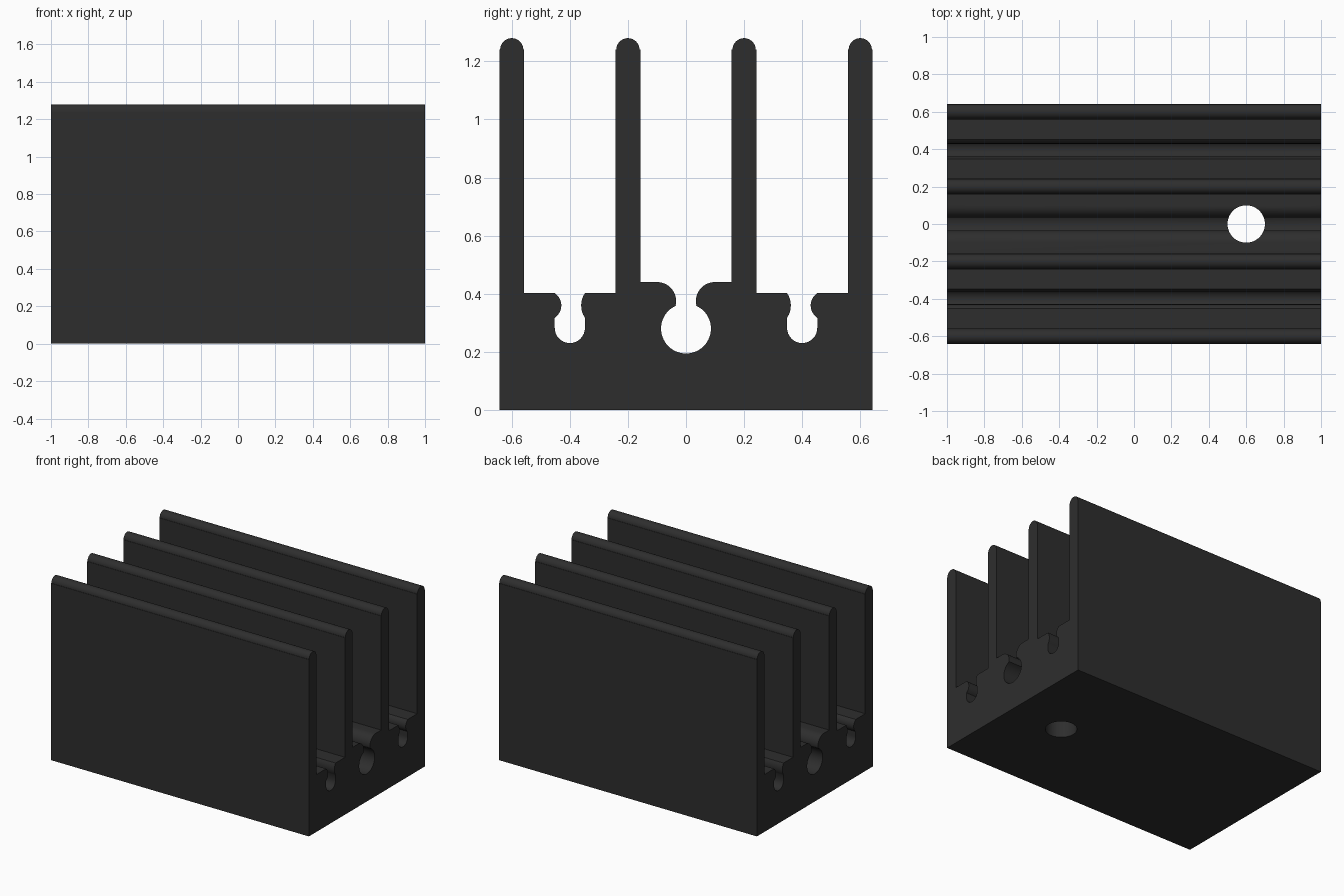
import bpy, bmesh, math

if "Cube" in bpy.data.objects:
    bpy.data.objects.remove(bpy.data.objects["Cube"])

FIN_HALF, FIN_TOP, TIP_R = 0.0425, 1.24, 0.04


def arc(cy, cz, r, a0, a1, n):
    """Points on a circle from angle a0 to a1 in degrees."""
    step = math.radians(a1 - a0) / n
    return [(cy + r * math.cos(math.radians(a0) + i * step),
             cz + r * math.sin(math.radians(a0) + i * step)) for i in range(n + 1)]


def fin(cy, left, right):
    """Round-tipped fin traced from its left foot to its right foot."""
    return ([(cy - FIN_HALF, left), (cy - FIN_HALF, FIN_TOP)]
            + arc(cy, FIN_TOP, TIP_R, 180, 0, 16)
            + [(cy + FIN_HALF, FIN_TOP), (cy + FIN_HALF, right)])


def lip(edge, nose, z0, z1, n=8):
    """Bulging lip between two heights, starting and ending at the same y."""
    half, sag = abs(z1 - z0) / 2, abs(nose - edge)
    r = (half * half + sag * sag) / (2 * sag)
    a = math.degrees(math.asin(half / r))
    zc = (z0 + z1) / 2
    if nose > edge:
        return arc(nose - r, zc, r, a, -a, n)
    return arc(nose + r, zc, r, 180 + a, 180 - a, n)


# Left half of the cross-section, traced over the top from the outside inward
half = [(-0.6425, 0)] + fin(-0.6, 0, 0.402)[:]
half.pop(1)
half += lip(-0.452, -0.429, 0.402, 0.317)             # outer slot lip
half += arc(-0.4, 0.282, 0.052, 180, 360, 16)         # slot floor
half += lip(-0.348, -0.361, 0.317, 0.402)             # inner slot lip
half += fin(-0.2, 0.402, 0.44)
half += arc(-0.099, 0.375, 0.065, 90, -13, 12)        # rounded shoulder
half += arc(0, 0.28, 0.086, 113, 270, 20)             # central screw channel

profile = half + [(-y, z) for y, z in reversed(half[:-1])]

# Extruded body
bm = bmesh.new()
face = bm.faces.new([bm.verts.new((-1, y, z)) for y, z in profile])
ext = bmesh.ops.extrude_face_region(bm, geom=[face])
for v in ext["geom"]:
    if isinstance(v, bmesh.types.BMVert):
        v.co.x = 1
bmesh.ops.recalc_face_normals(bm, faces=bm.faces)
mesh = bpy.data.meshes.new("heat_sink_body")
bm.to_mesh(mesh)
bm.free()
body = bpy.data.objects.new("heat_sink_body", mesh)
bpy.context.collection.objects.link(body)

mat = bpy.data.materials.new("black anodised metal")
mat.diffuse_color = (0.027, 0.027, 0.027, 1)
mat.use_nodes = True
mat.node_tree.nodes["Principled BSDF"].inputs["Base Color"].default_value = mat.diffuse_color
mesh.materials.append(mat)

# Vertical mounting hole
bpy.ops.mesh.primitive_cylinder_add(vertices=48, radius=0.1, depth=1, location=(0.6, 0, 0.3))
cutter = bpy.context.object
cutter.name = "mounting_hole_cutter"
cutter.data.materials.append(mat)
cutter.hide_render = True
cutter.display_type = 'WIRE'
cut = body.modifiers.new("mounting_hole", 'BOOLEAN')
cut.operation = 'DIFFERENCE'
cut.solver = 'EXACT'
cut.object = cutter

# Apply the cut, drop the helper and smooth the rounded surfaces
bpy.ops.object.select_all(action='DESELECT')
body.select_set(True)
bpy.context.view_layer.objects.active = body
bpy.ops.object.modifier_apply(modifier=cut.name)
bpy.data.objects.remove(cutter)
bpy.ops.object.shade_smooth_by_angle(angle=math.radians(30))
